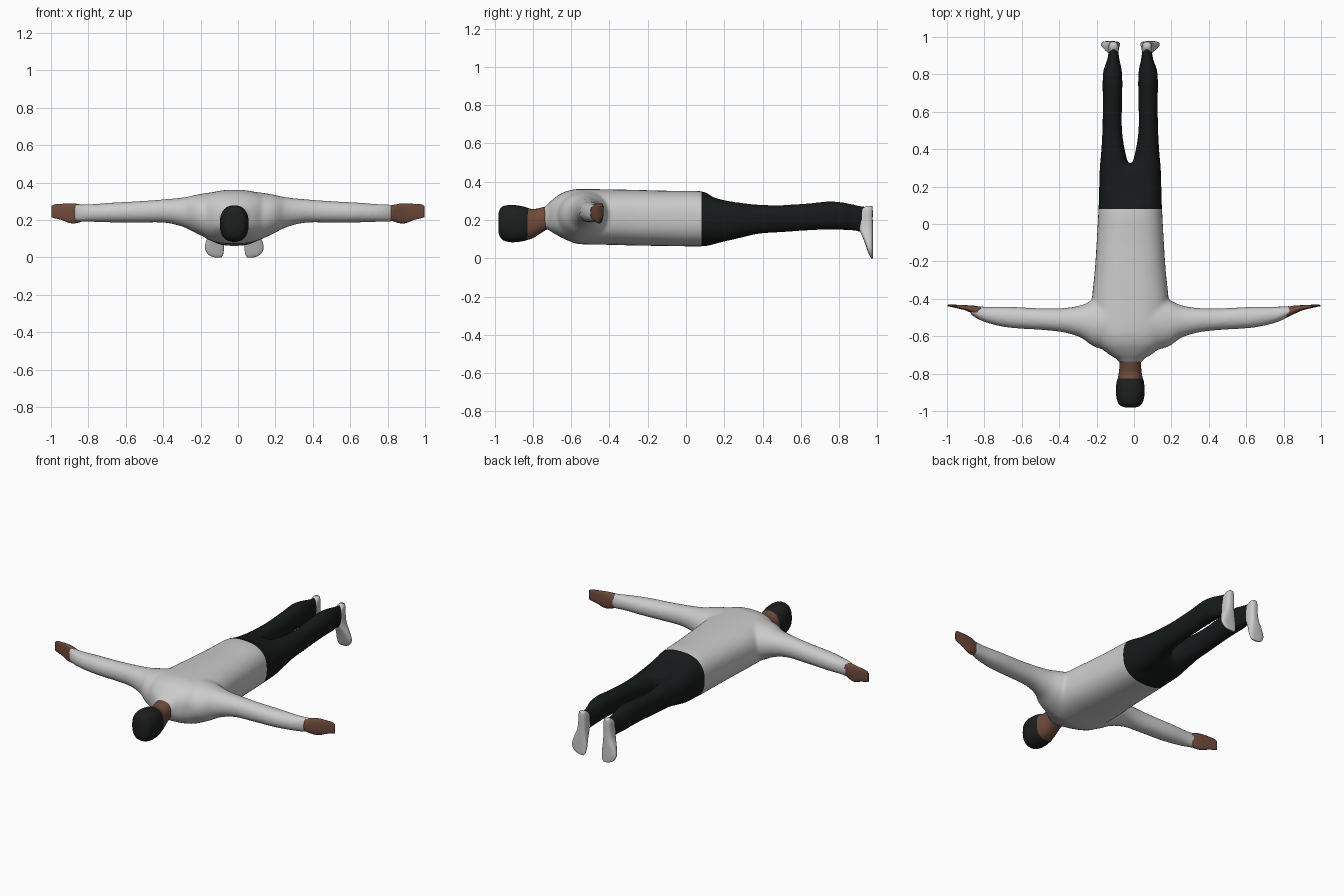
import bpy, bmesh, math
from mathutils import Vector

if "Cube" in bpy.data.objects:
    bpy.data.objects.remove(bpy.data.objects["Cube"])

CX = -0.02  # body centre line


def material(name, rgb):
    m = bpy.data.materials.new(name)
    m.diffuse_color = (*rgb, 1)
    m.use_nodes = True
    m.node_tree.nodes["Principled BSDF"].inputs["Base Color"].default_value = m.diffuse_color
    return m


skin = material("skin", (0.16, 0.07, 0.045))
black = material("black_cloth", (0.008, 0.01, 0.01))
hair_mat = material("dark_hair", (0.012, 0.013, 0.013))


def refine(rows, steps=4):
    """Catmull-Rom interpolation between sections."""
    out = []
    for i in range(len(rows) - 1):
        p0, p1, p2, p3 = (Vector(rows[min(max(i + k, 0), len(rows) - 1)])
                          for k in (-1, 0, 1, 2))
        for s in range(steps):
            t = s / steps
            out.append(0.5 * (2 * p1 + (p2 - p0) * t + (2 * p0 - 5 * p1 + 4 * p2 - p3) * t * t
                              + (3 * p1 - p0 - 3 * p2 + p3) * t ** 3))
    return out + [Vector(rows[-1])]


def loft(bm, axis, rows, p=2.3, side=1, centre=CX, n=36):
    """Rows are (position, a_min, a_max, b_min, b_max); x values count from the centre line."""
    rings = []
    for t, a0, a1, b0, b1 in refine(rows):
        ring = []
        for k in range(n):
            w = 2 * math.pi * k / n
            c, s = math.cos(w), math.sin(w)
            a = (a0 + a1) / 2 + (a1 - a0) / 2 * math.copysign(abs(c) ** (2 / p), c)
            b = (b0 + b1) / 2 + (b1 - b0) / 2 * math.copysign(abs(s) ** (2 / p), s)
            co = {"x": (t, a, b), "y": (a, t, b), "z": (a, b, t)}[axis]
            ring.append(bm.verts.new((centre + side * co[0], co[1], co[2])))
        rings.append(ring)
    faces = [bm.faces.new(rings[0]), bm.faces.new(rings[-1])]
    for r, q in zip(rings, rings[1:]):
        for k in range(n):
            j = (k + 1) % n
            faces.append(bm.faces.new((r[k], r[j], q[j], q[k])))
    bmesh.ops.recalc_face_normals(bm, faces=faces)


def make(name, bm, mat=None):
    me = bpy.data.meshes.new(name)
    bm.to_mesh(me)
    bm.free()
    for poly in me.polygons:
        poly.use_smooth = True
    if mat:
        me.materials.append(mat)
    ob = bpy.data.objects.new(name, me)
    bpy.context.collection.objects.link(ob)
    return ob


# Clothed body: torso, arms and legs blended into one skin
body = bmesh.new()
torso = [(-.745, .055, .15, .265), (-.72, .075, .15, .285), (-.70, .11, .135, .305),
         (-.65, .17, .108, .34), (-.60, .20, .085, .357), (-.55, .21, .073, .362),
         (-.40, .205, .07, .36), (-.25, .19, .066, .357), (-.10, .18, .064, .353),
         (.08, .17, .062, .35), (.14, .168, .072, .32), (.20, .166, .088, .303),
         (.27, .15, .105, .29), (.32, .10, .13, .27)]
loft(body, "y", [(y, -h, h, z0, z1) for y, h, z0, z1 in torso], p=2.5)
arm = [(-.02, -.69, -.36, .08, .36), (.10, -.68, -.375, .085, .352),
       (.20, -.655, -.405, .125, .337), (.27, -.607, -.435, .16, .322),
       (.37, -.578, -.45, .185, .312), (.50, -.565, -.45, .187, .302),
       (.65, -.555, -.442, .187, .294), (.76, -.532, -.442, .19, .286),
       (.82, -.508, -.44, .19, .284), (.86, -.482, -.438, .19, .284)]
leg = [(.10, .005, .16, .08, .33), (.20, .0, .166, .088, .303), (.30, .004, .163, .11, .288),
       (.38, .026, .156, .128, .28), (.50, .044, .149, .136, .278), (.65, .044, .147, .146, .288),
       (.75, .042, .148, .15, .298), (.82, .045, .144, .148, .292), (.87, .056, .126, .144, .283),
       (.91, .062, .117, .138, .275), (.94, .064, .115, .14, .272)]
for side in (-1, 1):
    loft(body, "x", arm, 2.1, side, -0.015)
    loft(body, "y", leg, 2.2, side)
source = make("body_source", body)
remesh = source.modifiers.new("blend", "REMESH")
remesh.mode = "VOXEL"
remesh.voxel_size = 0.01
smooth = source.modifiers.new("soften", "SMOOTH")
smooth.factor = 0.5
smooth.iterations = 8
bpy.context.view_layer.update()
skin_mesh = bpy.data.meshes.new_from_object(
    source.evaluated_get(bpy.context.evaluated_depsgraph_get()))
bpy.data.objects.remove(source)

# Split the skin at the waist
for name, mat, upper in (("shirt", None, True), ("trousers", black, False)):
    bm = bmesh.new()
    bm.from_mesh(skin_mesh)
    bmesh.ops.bisect_plane(bm, geom=bm.verts[:] + bm.edges[:] + bm.faces[:],
                           plane_co=(0, .08, 0), plane_no=(0, 1, 0),
                           clear_outer=upper, clear_inner=not upper)
    make(name, bm, mat)

# Neck with face, and hair cap
neck = [(-.84, .07, .093, .267), (-.80, .062, .105, .257), (-.76, .058, .13, .264),
        (-.72, .06, .155, .275)]
hair = [(-.98, .03, .135, .235), (-.972, .052, .112, .257), (-.955, .066, .094, .272),
        (-.92, .075, .084, .278), (-.88, .077, .085, .276), (-.84, .072, .092, .268),
        (-.825, .066, .099, .262)]
for name, rows, mat in (("neck_and_face", neck, skin), ("hair", hair, hair_mat)):
    bm = bmesh.new()
    loft(bm, "y", [(y, -h, h, z0, z1) for y, h, z0, z1 in rows], 2.4)
    make(name, bm, mat)

# Hands and shoes
hand = [(.82, -.50, -.443, .198, .278), (.86, -.48, -.436, .184, .287),
        (.90, -.462, -.434, .184, .289), (.94, -.452, -.432, .20, .287),
        (.98, -.443, -.431, .21, .284), (.997, -.44, -.432, .215, .275)]
shoe = [(.0, .07, .105, .968, .976), (.015, .06, .138, .958, .977), (.05, .055, .157, .945, .978),
        (.10, .058, .146, .927, .978), (.15, .061, .126, .907, .977), (.20, .062, .118, .902, .976),
        (.25, .064, .115, .912, .976), (.272, .072, .107, .94, .974)]
for side, label in ((-1, "left"), (1, "right")):
    bm = bmesh.new()
    loft(bm, "x", hand, 2.5, side, -0.001)
    make(label + "_hand", bm, skin)
    bm = bmesh.new()
    loft(bm, "z", shoe, 2.8, side)
    make(label + "_shoe", bm)
